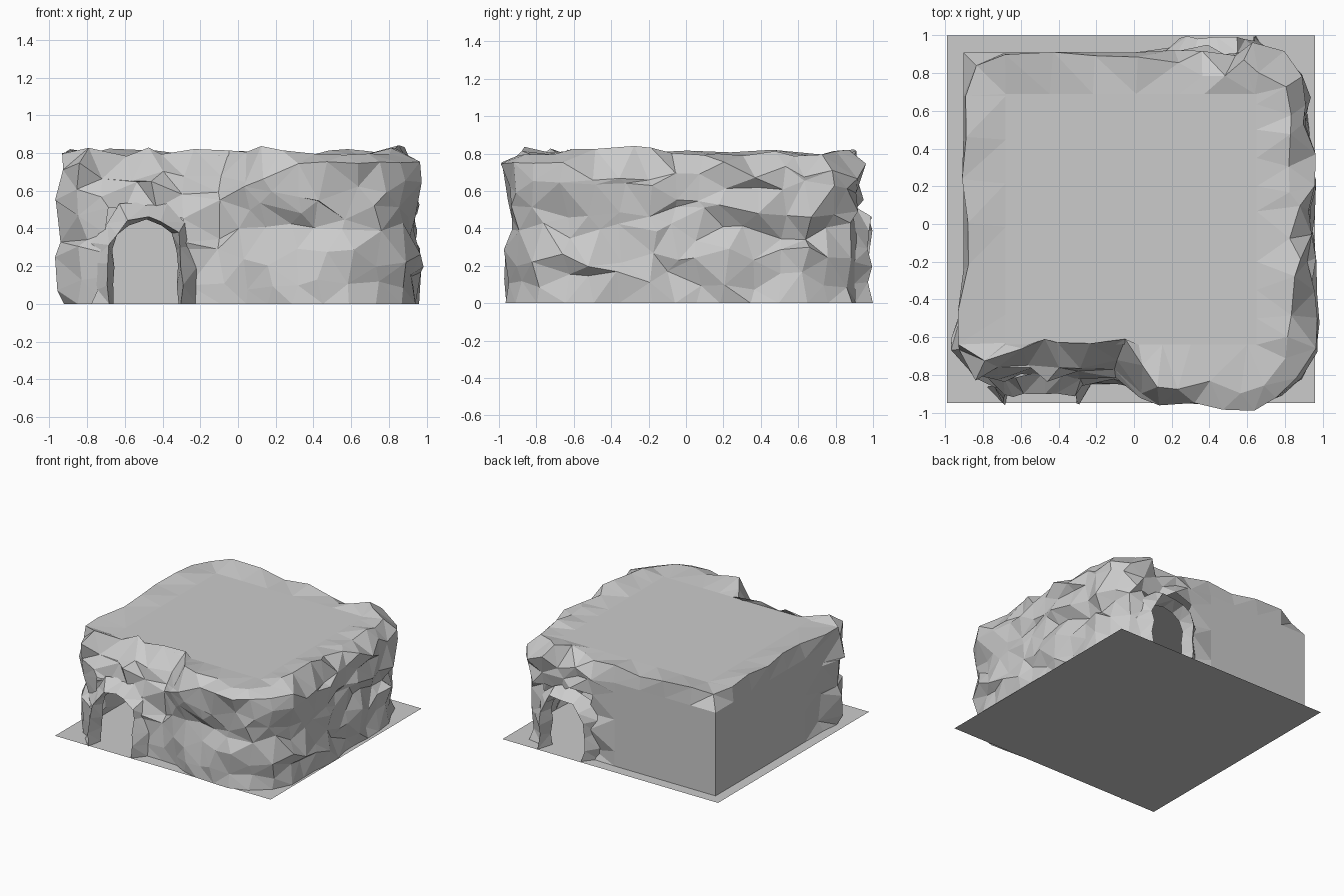
import bpy, bmesh, random
from math import pi, sin, cos, ceil
from mathutils import Vector

if "Cube" in bpy.data.objects:
    bpy.data.objects.remove(bpy.data.objects["Cube"])

random.seed(11)
rnd = lambda a: random.uniform(-a, a)
DOORS = [(-0.49, -1), (0.44, 1)]          # centre x, facing side in y


def finish(bm, name):
    me = bpy.data.meshes.new(name)
    bm.to_mesh(me)
    bm.free()
    ob = bpy.data.objects.new(name, me)
    bpy.context.collection.objects.link(ob)
    return ob


# ground slab: thin flat sheet
bm = bmesh.new()
bm.faces.new([bm.verts.new(p) for p in
              [(-.99, -.95, 0), (.96, -.95, 0), (.96, 1, 0), (-.99, 1, 0)]])
finish(bm, "base_sheet")

# rock outline in plan: rough part, then two straight cut walls
rough = [(-.905, -.48), (-.94, -.63), (-.85, -.79), (-.69, -.86), (-.29, -.86),
         (-.1, -.83), (.15, -.92), (.6, -.955), (.75, -.91), (.87, -.81),
         (.94, -.65), (.94, -.2), (.93, .2), (.915, .5), (.87, .77), (.78, .89),
         (.64, .92), (.24, .91)]
cut = [(-.905, .91), (-.905, -.48)]


def sample(points, step):
    out = []
    for a, b in zip(points, points[1:]):
        a, b = Vector(a), Vector(b)
        n = max(1, ceil((b - a).length / step - .3))
        out += [a.lerp(b, i / n) for i in range(n)]
    return out


plan = [(p, False) for p in sample(rough, .17)]
plan += [(p, i > 0) for i, p in enumerate(sample([rough[-1]] + cut, .26))]

# rock shell: stacked rings (height, outward push, jitter)
levels = [(0, 0, .02), (.12, 0, .035), (.25, .015, .035), (.38, -.03, .04),
          (.5, .0, .045), (.6, .01, .04), (.7, .01, .035), (.79, -.1, .045)]
bm = bmesh.new()
rings = []
for z, push, jit in levels:
    ring = []
    for p, flat in plan:
        q = p * (1 + push)
        if -.8 < p.x < .0 and p.y < -.6 and z > .45:   # brow over the front door
            q.y += (z - .45) * .45
        if flat and z < .75:
            v = (p.x, p.y, min(z, .68))
        elif z > .75 and p.x < -.85 and p.y > .85:     # bevelled back corner
            v = (p.x + .07, p.y - .07, .785)
        elif z > .75 and (flat or p.x < -.88):         # wavy rim above the cut walls
            v = (p.x + rnd(.035), p.y + rnd(.035), z + random.uniform(-.02, .035))
        elif z > .75:
            v = (q.x + rnd(jit), q.y + rnd(jit), z + random.uniform(-.015, .055))
        else:
            v = (q.x + rnd(jit), q.y + rnd(jit), z + (rnd(.055) if z else 0))
        v = (max(-.97, min(.985, v[0])), max(-.99, v[1]), v[2])
        ring.append(bm.verts.new(v))
    rings.append(ring)
# flat plateau edge
rings.append([bm.verts.new((min(max(p.x, -.68), .65), min(max(p.y, -.64), .69), .785))
              for p, _ in plan])
n = len(plan)
for k in range(len(rings) - 1):
    for i in range(n):
        j = (i + 1) % n
        m = (plan[i][0] + plan[j][0]) / 2
        zc = (levels[k][0] + levels[min(k + 1, len(levels) - 1)][0]) / 2
        # leave the doorways open
        if zc < .5 and any(abs(m.x - cx) < .195 and m.y * s > .7 for cx, s in DOORS):
            continue
        bm.faces.new([rings[k][i], rings[k][j], rings[k + 1][j], rings[k + 1][i]])
bmesh.ops.triangulate(bm, faces=bm.faces[:], quad_method='SHORT_EDGE')
bm.faces.new(rings[-1])
bmesh.ops.remove_doubles(bm, verts=bm.verts[:], dist=.002)
bmesh.ops.recalc_face_normals(bm, faces=bm.faces[:])
finish(bm, "rock_shell")


# craggy arch around each doorway
def arch(cx, side, name):
    half, spring = .17, .29
    outline = [(-half, z) for z in (0, .1, .2)]
    outline += [(-half * cos(pi * i / 6), spring + .155 * sin(pi * i / 6)) for i in range(7)]
    outline += [(half, z) for z in (.2, .1, 0)]
    bm = bmesh.new()
    loops = []
    for grow, y, jit in [(.0, .83, .01), (.025, .95, .018), (.1, .85, .025)]:
        y += .035 if side > 0 else 0
        loop = []
        for x, z in outline:
            d = Vector((x, max(0, z - spring + .04))).normalized() * grow
            zz = z + d.y + rnd(jit) if z else 0
            loop.append(bm.verts.new((cx + x + d.x + rnd(jit),
                                      side * (y - z * .12 * (side < 0) + rnd(jit)), zz)))
        loops.append(loop)
    for a, b in zip(loops, loops[1:]):
        for i in range(len(a) - 1):
            bm.faces.new([a[i], a[i + 1], b[i + 1], b[i]])
    bmesh.ops.triangulate(bm, faces=bm.faces[:])
    bmesh.ops.recalc_face_normals(bm, faces=bm.faces[:])
    if sum(f.normal.y * side for f in bm.faces) < 0:
        bmesh.ops.reverse_faces(bm, faces=bm.faces[:])
    finish(bm, name)


for (cx, side), name in zip(DOORS, ("front_arch", "back_arch")):
    arch(cx, side, name)
